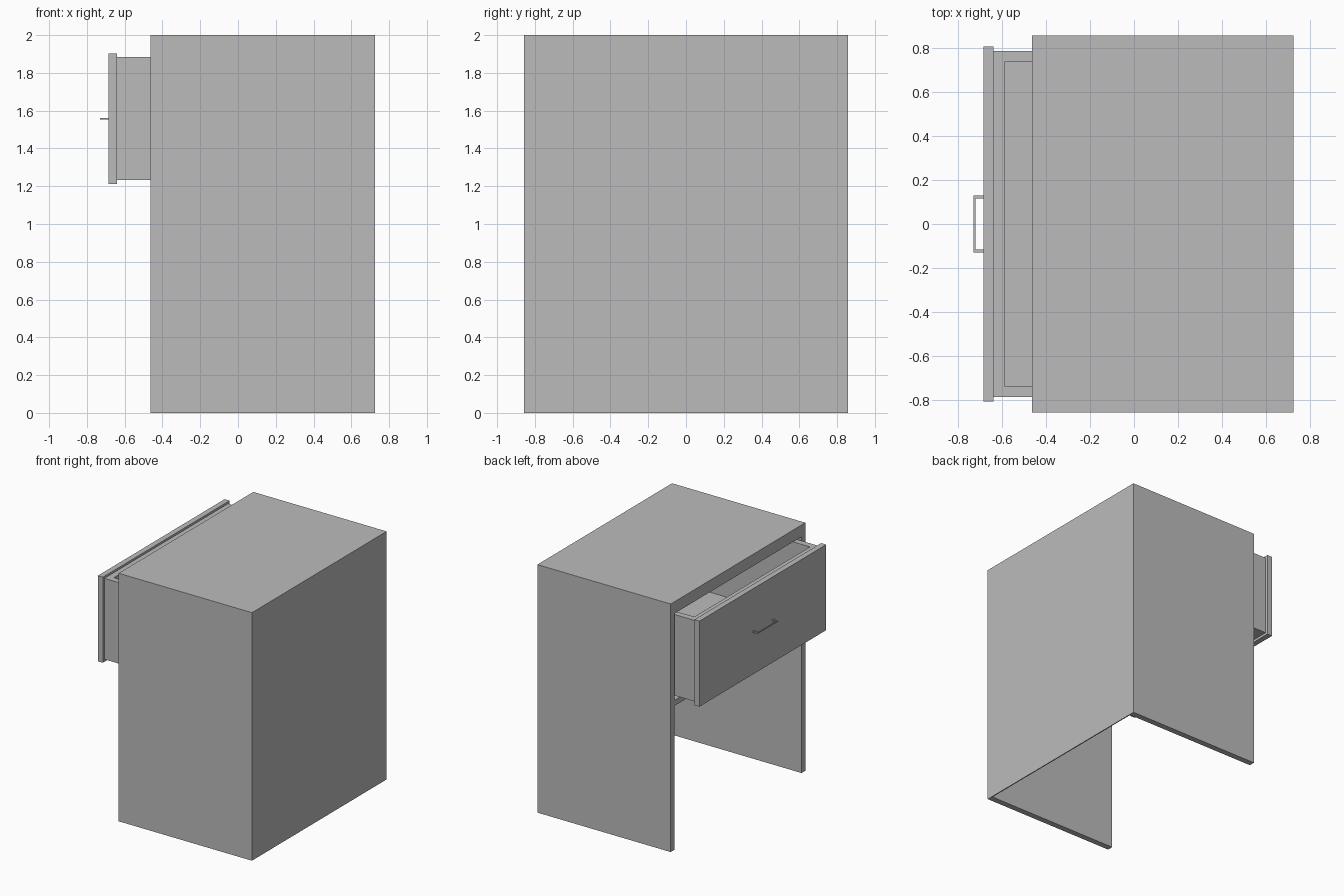
import bpy
import bmesh
from mathutils import Vector

cube = bpy.data.objects.get("Cube")
if cube:
    bpy.data.objects.remove(cube, do_unlink=True)

GREY = (0.5, 0.5, 0.5, 1.0)
grey = bpy.data.materials.new("plain grey")
grey.use_nodes = True
grey.diffuse_color = GREY
grey.node_tree.nodes["Principled BSDF"].inputs["Base Color"].default_value = GREY


def box(name, lo, hi):
    """Axis-aligned box between two corners."""
    lo, hi = Vector(lo), Vector(hi)
    mesh = bpy.data.meshes.new(name)
    bm = bmesh.new()
    bmesh.ops.create_cube(bm, size=1)
    for v in bm.verts:
        v.co = Vector(((lo[i] + hi[i]) / 2 + v.co[i] * (hi[i] - lo[i]) for i in range(3)))
    bm.to_mesh(mesh)
    bm.free()
    mesh.materials.append(grey)
    obj = bpy.data.objects.new(name, mesh)
    bpy.context.collection.objects.link(obj)
    return obj


def hollow(obj, lo, hi):
    """Carve a box-shaped space out of an object."""
    cutter = box(obj.name + "_cutter", lo, hi)
    cutter.hide_render = True
    mod = obj.modifiers.new("hollow", 'BOOLEAN')
    mod.operation = 'DIFFERENCE'
    mod.solver = 'EXACT'
    mod.object = cutter
    bpy.context.view_layer.objects.active = obj
    bpy.ops.object.modifier_apply(modifier=mod.name)
    bpy.data.objects.remove(cutter, do_unlink=True)


# Case: top, two sides and a thin back, open at the bottom and drawer side
case = box("case", (-0.464, -0.858, 0), (0.725, 0.858, 2))
hollow(case, (-0.6, -0.81, -0.1), (0.717, 0.81, 1.905))

# Shelf under the drawer
box("drawer_shelf", (-0.464, -0.81, 1.16), (0.717, 0.81, 1.205))

# Drawer, pulled partly open
drawer = box("drawer_box", (-0.64, -0.788, 1.232), (0.48, 0.788, 1.885))
hollow(drawer, (-0.59, -0.738, 1.28), (0.43, 0.738, 2.1))
box("drawer_front", (-0.685, -0.808, 1.212), (-0.64, 0.808, 1.902))

# Thin pull handle: a bar on two posts
box("handle_bar", (-0.73, -0.129, 1.552), (-0.722, 0.129, 1.562))
for side, name in ((-1, "right"), (1, "left")):
    y0, y1 = sorted((side * 0.117, side * 0.129))
    box("handle_post_" + name, (-0.722, y0, 1.552), (-0.685, y1, 1.562))
